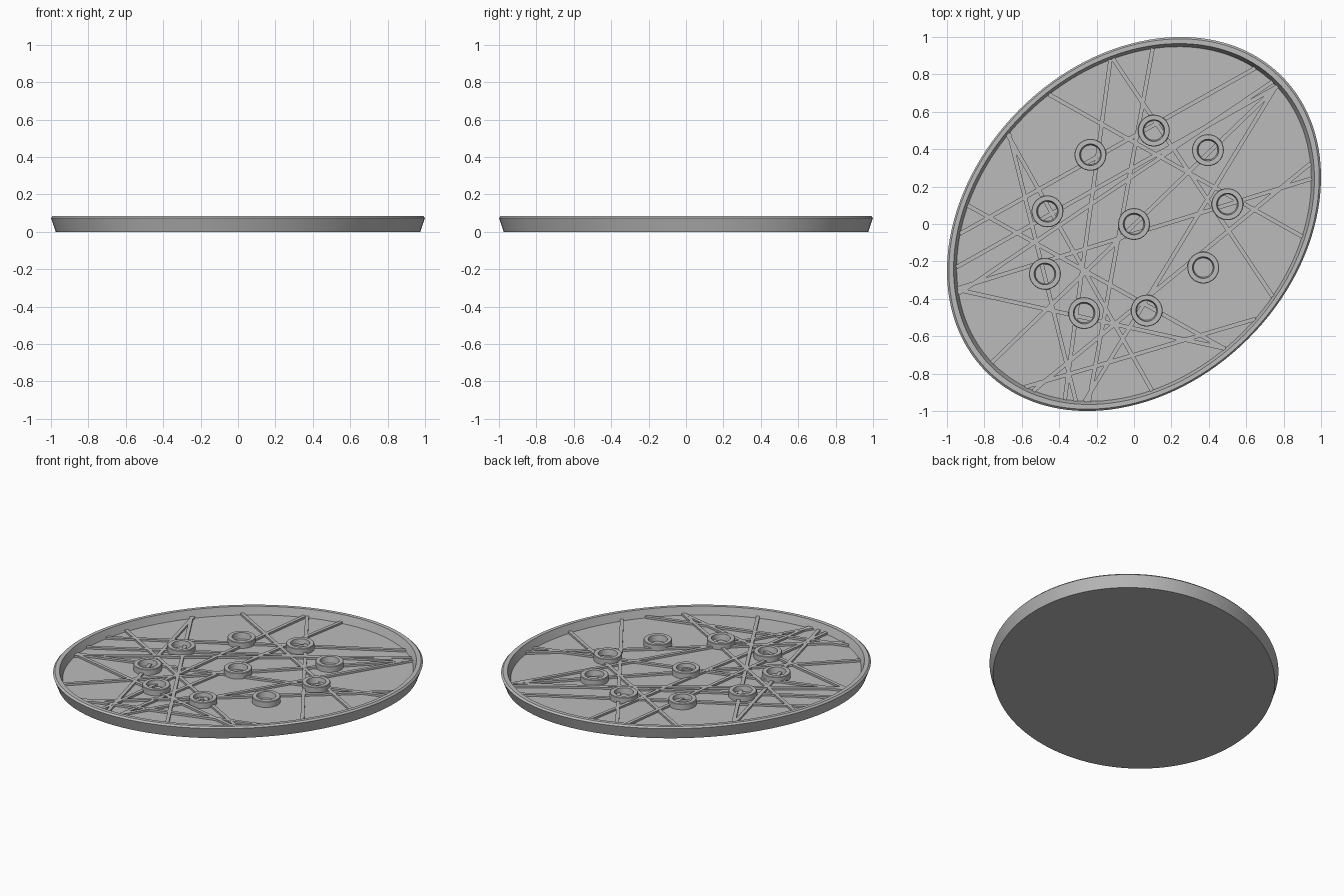
import bpy, bmesh, math
from mathutils import Vector, Matrix

cube = bpy.data.objects.get("Cube")
if cube:
    bpy.data.objects.remove(cube, do_unlink=True)

LONG, SHORT = 1.118, 0.866      # half axes of the tray outline
TILT = math.radians(45)
FLOOR = 0.034

grey = bpy.data.materials.new("plain grey")
grey.use_nodes = True
colour = (0.5, 0.5, 0.5, 1)
grey.diffuse_color = colour
grey.node_tree.nodes["Principled BSDF"].inputs["Base Color"].default_value = colour


def finish(name, bm):
    bmesh.ops.recalc_face_normals(bm, faces=bm.faces)
    mesh = bpy.data.meshes.new(name)
    bm.to_mesh(mesh)
    bm.free()
    mesh.materials.append(grey)
    ob = bpy.data.objects.new(name, mesh)
    bpy.context.collection.objects.link(ob)
    bpy.ops.object.select_all(action='DESELECT')
    ob.select_set(True)
    bpy.context.view_layer.objects.active = ob
    bpy.ops.object.shade_smooth_by_angle(angle=math.radians(30))
    return ob


def lathe(name, profile, rx, ry, steps, closed=False):
    """Sweep (scale, z) pairs round a tilted ellipse; cap the ends unless closed."""
    bm = bmesh.new()
    turn = Matrix.Rotation(TILT, 3, 'Z')
    rings = []
    for s, z in profile:
        angles = [2 * math.pi * i / steps for i in range(steps)]
        rings.append([bm.verts.new(turn @ Vector((rx * s * math.cos(a), ry * s * math.sin(a), z)))
                      for a in angles])
    pairs = list(zip(rings, rings[1:]))
    if closed:
        pairs.append((rings[-1], rings[0]))
    else:
        bm.faces.new(rings[0])
        bm.faces.new(rings[-1])
    for lower, upper in pairs:
        for i in range(steps):
            j = (i + 1) % steps
            bm.faces.new((lower[i], lower[j], upper[j], upper[i]))
    return finish(name, bm)


# Shallow oval tray with flared wall and chamfered lip
lathe("tray", [(0.975, 0), (1, 0.074), (0.99, 0.085), (0.965, 0.085), (0.948, FLOOR)],
      LONG, SHORT, 128)

# Raised cups: one in the middle, nine round a half-size oval
spots = [Vector((0, 0, 0))]
for k in range(9):
    a = math.radians(40 * k)
    spots.append(Matrix.Rotation(TILT, 3, 'Z') @
                 Vector((LONG / 2 * math.cos(a), SHORT / 2 * math.sin(a), 0)))
for k, spot in enumerate(spots):
    cup = lathe(f"cup_ring_{k}", [(0.085, FLOOR - 0.01), (0.085, 0.07), (0.082, 0.073),
                                  (0.058, 0.073), (0.05, FLOOR - 0.01)], 1, 1, 40, closed=True)
    cup.location = spot

# Thin ribs criss-crossing the floor, each one a chord of the oval
chords = [
    ((-0.11, 0.88), (0.75, -0.40)), ((0.10, 0.94), (-0.24, -0.94)),
    ((0.66, 0.84), (-0.66, 0.10)), ((0.81, 0.76), (-0.93, -0.22)),
    ((0.75, 0.72), (-0.24, -0.91)), ((0.94, 0.24), (-0.96, -0.35)),
    ((-0.89, 0.10), (0.49, -0.67)), ((-0.66, 0.45), (-0.32, -0.91)),
    ((-0.45, 0.69), (0.94, -0.09)), ((-0.66, 0.45), (0.09, -0.88)),
    ((-0.95, -0.35), (0.46, -0.66)), ((-0.77, -0.75), (0.78, 0.75)),
    ((-0.61, -0.88), (0.54, -0.54)), ((0.94, 0.32), (-0.50, -0.86)),
    ((-0.13, 0.85), (-0.37, -0.94)), ((-0.95, -0.38), (0.77, 0.78)),
]


def clip(p, q):
    """Stretch or trim a line to the inside of the tray wall."""
    def squash(v):
        v = Matrix.Rotation(-TILT, 2) @ v
        return Vector((v.x / LONG, v.y / SHORT))
    d = q - p
    u, w = squash(p), squash(d)
    a, b, c = w.dot(w), u.dot(w), u.dot(u) - 0.95 ** 2
    root = math.sqrt(max(b * b - a * c, 0))
    return p + d * (-b - root) / a, p + d * (-b + root) / a


for k, (p, q) in enumerate(chords):
    p, q = clip(Vector(p), Vector(q))
    run = (q - p).normalized()
    side = Vector((-run.y, run.x)) * 0.011
    bm = bmesh.new()
    base = [bm.verts.new((v.x, v.y, FLOOR - 0.005)) for v in (p + side, p - side, q - side, q + side)]
    face = bm.faces.new(base)
    top = bmesh.ops.extrude_face_region(bm, geom=[face])["geom"]
    # every rib sits a hair apart so that crossings stay clean
    bmesh.ops.translate(bm, vec=(0, 0, 0.017 + 0.0001 * k),
                        verts=[v for v in top if isinstance(v, bmesh.types.BMVert)])
    finish(f"rib_{k}", bm)
